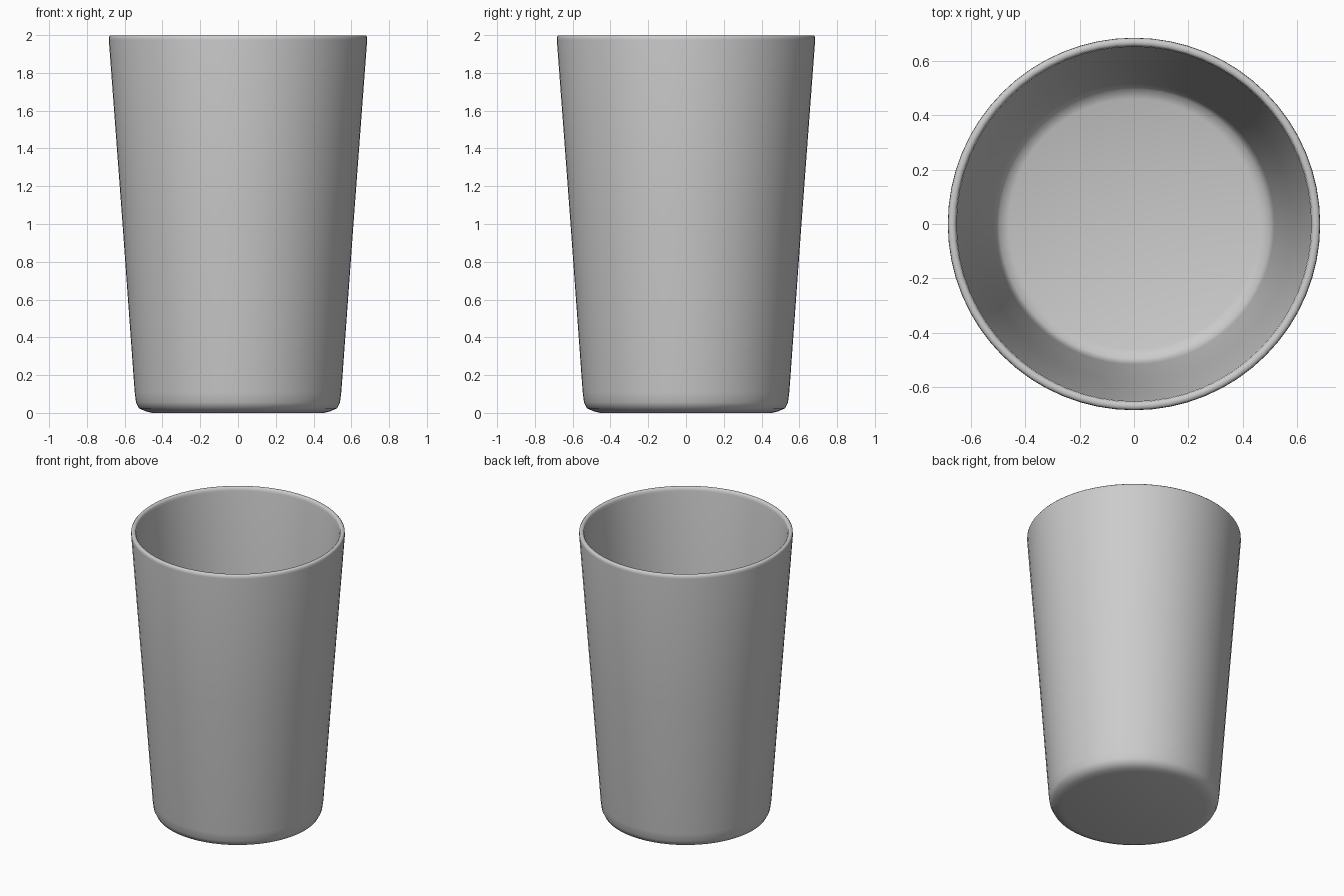
import bpy, bmesh
from math import radians, tau

if "Cube" in bpy.data.objects:
    bpy.data.objects.remove(bpy.data.objects["Cube"])

# Half cross-section (radius, z): underside, outer wall, rolled rim, inner wall, floor
profile = [
    (0, 0.0), (0.455, 0.0), (0.49, 0.009), (0.525, 0.024), (0.54, 0.055), (0.547, 0.11),
    (0.615, 1.05), (0.684, 1.975), (0.683, 1.991), (0.676, 1.999),
    (0.661, 1.999), (0.654, 1.991), (0.651, 1.975),
    (0.582, 1.05), (0.516, 0.12), (0.509, 0.075), (0.495, 0.052), (0.46, 0.038), (0, 0.036),
]

# Tumbler: spin the profile around the vertical axis
bm = bmesh.new()
verts = [bm.verts.new((r, 0, z)) for r, z in profile]
edges = [bm.edges.new(pair) for pair in zip(verts, verts[1:])]
bmesh.ops.spin(bm, geom=verts + edges, cent=(0, 0, 0), axis=(0, 0, 1),
               angle=tau, steps=64, use_duplicate=False)
bmesh.ops.remove_doubles(bm, verts=bm.verts, dist=0.0005)
bmesh.ops.recalc_face_normals(bm, faces=bm.faces)
mesh = bpy.data.meshes.new("cup")
bm.to_mesh(mesh)
bm.free()
cup = bpy.data.objects.new("cup", mesh)
bpy.context.collection.objects.link(cup)

# Smooth shading
bpy.context.view_layer.objects.active = cup
cup.select_set(True)
bpy.ops.object.shade_smooth_by_angle(angle=radians(60))
